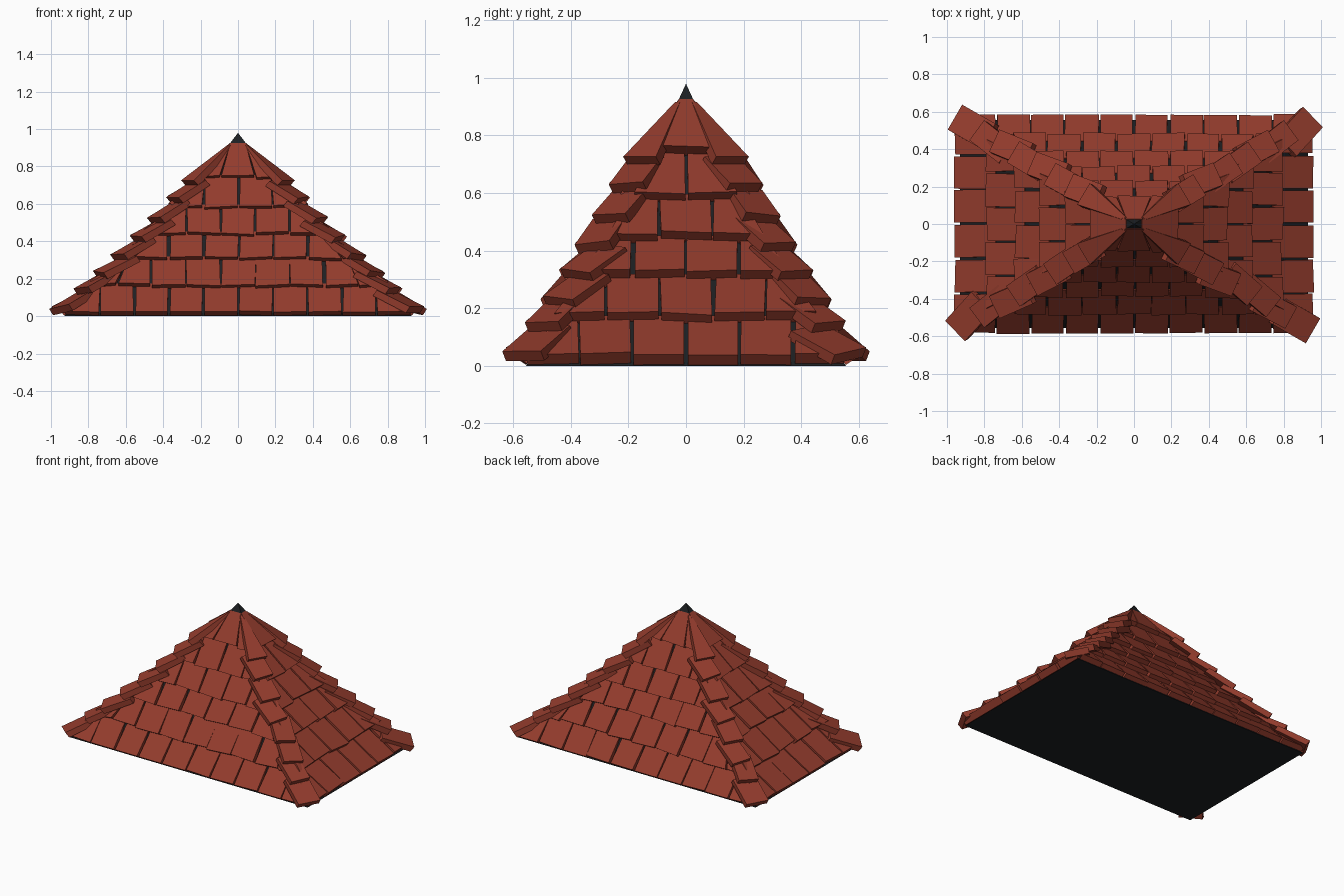
import bpy, bmesh, math, random
from mathutils import Vector

if "Cube" in bpy.data.objects:
    bpy.data.objects.remove(bpy.data.objects["Cube"])

random.seed(4)
HX, HY, H = 0.93, 0.555, 0.98          # half width, half depth, height of the core
APEX = Vector((0, 0, H))


def shrink(z):
    """Share of the base width left at height z: slightly flared towards the eaves."""
    t = z / H
    return (1 - t) * (1 - 0.24 * t)


def material(name, rgb):
    m = bpy.data.materials.new(name)
    m.diffuse_color = (*rgb, 1)
    m.use_nodes = True
    m.node_tree.nodes["Principled BSDF"].inputs["Base Color"].default_value = m.diffuse_color
    return m


clay = material("red clay", (0.295, 0.045, 0.026))
slate = material("dark underlay", (0.012, 0.014, 0.016))


def finish(bm, name, mat):
    bmesh.ops.recalc_face_normals(bm, faces=bm.faces)
    me = bpy.data.meshes.new(name)
    bm.to_mesh(me)
    bm.free()
    me.materials.append(mat)
    bpy.context.collection.objects.link(bpy.data.objects.new(name, me))


def slab(bm, lower, upper, n, low_off, up_off):
    """Wedge-laid tile: two lower and two upper points, raised along n."""
    bottom = [p + n * low_off[0] for p in lower] + [p + n * up_off[0] for p in upper]
    top = [p + n * low_off[1] for p in lower] + [p + n * up_off[1] for p in upper]
    for p in bottom + top:
        p.z = max(p.z, 0.002)
    b = [bm.verts.new(p) for p in bottom]
    t = [bm.verts.new(p) for p in top]
    bm.faces.new(b[::-1])
    bm.faces.new(t)
    for i in range(4):
        j = (i + 1) % 4
        bm.faces.new((b[i], b[j], t[j], t[i]))


# dark flared pyramid under the tiles
bm = bmesh.new()
rings = []
for z in (0, 0.2, 0.4, 0.6, 0.8):
    k = shrink(z)
    rings.append([bm.verts.new((x * HX * k, y * HY * k, z))
                  for x, y in ((-1, -1), (1, -1), (1, 1), (-1, 1))])
tip = bm.verts.new(APEX)
bm.faces.new(rings[0][::-1])
for i in range(4):
    j = (i + 1) % 4
    for lo, hi in zip(rings, rings[1:]):
        bm.faces.new((lo[i], lo[j], hi[j], hi[i]))
    bm.faces.new((rings[-1][i], rings[-1][j], tip))
finish(bm, "roof_core", slate)

# staggered courses of tiles on each of the four slopes
COURSES = [0.002, 0.15, 0.295, 0.428, 0.573, 0.733, 0.905]
PITCH = 0.185


def slope_tiles(name, out, reach, half, thick):
    bm = bmesh.new()
    side = Vector((-out.y, out.x, 0))

    def point(s, z):
        k = shrink(z)
        return side * max(-half * k, min(half * k, s)) + out * reach * k + Vector((0, 0, z))

    for r in range(6):
        z0, z1 = COURSES[r], COURSES[r + 1] + 0.02
        slope = reach * (shrink(z0) - shrink(z1)) / (z1 - z0)
        n = (out + Vector((0, 0, slope))).normalized()
        limit = half * shrink(z0)
        shift = 0.5 if r % 2 == 0 else 0
        for i in range(-7, 8):
            c = (i + shift) * PITCH
            a = c - PITCH / 2 + random.uniform(0.001, 0.009)
            b = c + PITCH / 2 - random.uniform(0.001, 0.009)
            if b < -limit + 0.03 or a > limit - 0.03:
                continue
            lean, drop = random.uniform(-0.006, 0.006), random.uniform(-0.005, 0.005)
            tilt = random.uniform(-0.005, 0.005)
            za, zb = max(0.002, z0 + drop + tilt), max(0.002, z0 + drop - tilt)
            lift = random.uniform(-0.004, 0.004)
            slab(bm, [point(a, za), point(b, zb)],
                 [point(b + lean, z1), point(a + lean, z1)],
                 n, (0.002, thick + lift), (-0.025, 0.006 if r < 5 else 0.002))
    finish(bm, name, clay)


slope_tiles("front_tiles", Vector((0, -1, 0)), HY, HX, 0.037)
slope_tiles("back_tiles", Vector((0, 1, 0)), HY, HX, 0.037)
slope_tiles("right_tiles", Vector((1, 0, 0)), HX, HY, 0.05)
slope_tiles("left_tiles", Vector((-1, 0, 0)), HX, HY, 0.05)

# overlapping cap tiles down the four hips
HIP_Z = [0.003, 0.105, 0.19, 0.285, 0.383, 0.483, 0.592, 0.685]


def hip_tiles(name, sx, sy):
    bm = bmesh.new()
    corner = Vector((sx * HX, sy * HY, 0))
    across = Vector((-corner.y, corner.x, 0)).normalized()
    for i, z in enumerate(HIP_Z):
        last = i == len(HIP_Z) - 1
        z1 = 0.915 if last else z + 0.13
        foot = corner * shrink(z) + Vector((0, 0, z))
        up = corner * shrink(z1) + Vector((0, 0, z1)) - foot
        length = up.length
        up.normalize()
        n = across.cross(up)
        n = n if n.z > 0 else -n
        w = 0.077 if i == 0 else 0.066
        w_top = 0.01 if last else w
        if i == 0:
            turn = 16 if sx * sy > 0 else 1
        else:
            turn = 0 if last else random.uniform(-10, 10)
        a = math.radians(turn)
        u = across * math.cos(a) + up * math.sin(a)
        v = up * math.cos(a) - across * math.sin(a)
        head = foot + v * length
        slab(bm, [foot - u * w, foot + u * w], [head + u * w_top, head - u * w_top],
             n, (0.018, 0.06), (-0.03, 0.002 if last else 0.008))
    finish(bm, name, clay)


for sx, lr in ((-1, "left"), (1, "right")):
    for sy, fb in ((-1, "front"), (1, "back")):
        hip_tiles(f"{fb}_{lr}_hip_tiles", sx, sy)
